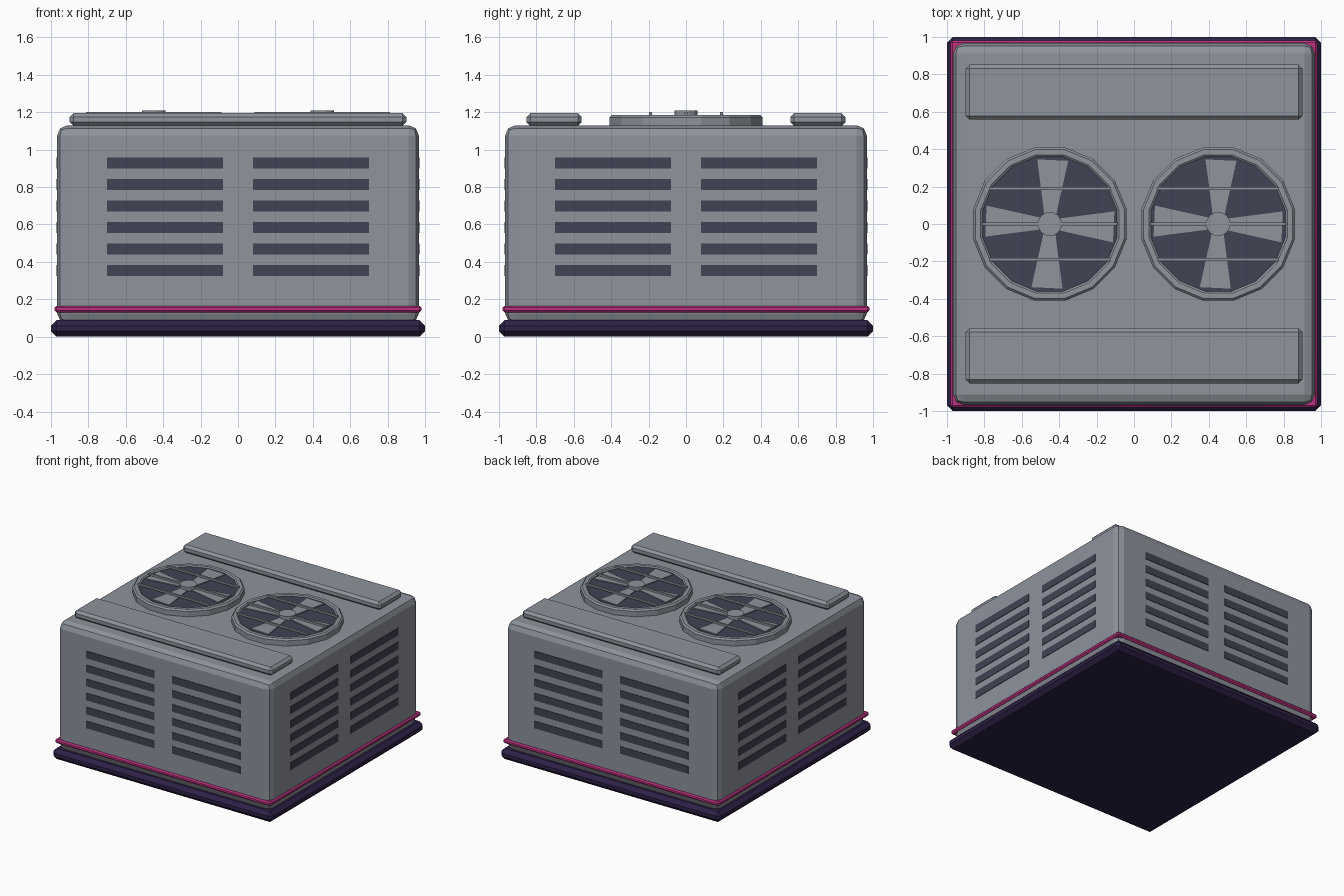
import bpy, bmesh, math
from mathutils import Matrix

if "Cube" in bpy.data.objects:
    bpy.data.objects.remove(bpy.data.objects["Cube"])


def material(name, rgb):
    m = bpy.data.materials.new(name)
    lin = [(c / 255 / 12.92) if c / 255 <= 0.04045 else ((c / 255 + 0.055) / 1.055) ** 2.4 for c in rgb]
    m.diffuse_color = (*lin, 1)
    m.use_nodes = True
    m.node_tree.nodes["Principled BSDF"].inputs["Base Color"].default_value = m.diffuse_color
    return m


GREY = material("grey_metal", (142, 147, 156))
DARK = material("dark_slate", (64, 68, 83))
PURPLE = material("dark_purple", (45, 33, 70))
PINK = material("magenta", (190, 50, 128))


def finish(name, bm, mat):
    bmesh.ops.recalc_face_normals(bm, faces=bm.faces)
    me = bpy.data.meshes.new(name)
    bm.to_mesh(me)
    bm.free()
    me.materials.append(mat)
    ob = bpy.data.objects.new(name, me)
    bpy.context.collection.objects.link(ob)
    return ob


def box(name, lo, hi, mat, bevel=0, seg=1):
    bm = bmesh.new()
    bmesh.ops.create_cube(bm, size=1)
    for v in bm.verts:
        v.co = [(lo[i] + hi[i]) / 2 + v.co[i] * (hi[i] - lo[i]) for i in range(3)]
    if bevel:
        bmesh.ops.bevel(bm, geom=bm.edges[:], offset=bevel, segments=seg,
                        profile=0.5, affect='EDGES', clamp_overlap=True)
    return finish(name, bm, mat)


def lathe(name, profile, n, mat, x, closed):
    """Spin (radius, z) points into n flat sides around a vertical axis at x."""
    bm = bmesh.new()
    rings = []
    for r, z in profile:
        rings.append([bm.verts.new((x + r * math.cos((k + 0.5) * math.tau / n),
                                    r * math.sin((k + 0.5) * math.tau / n), z)) for k in range(n)])
    pairs = list(zip(rings, rings[1:])) + ([(rings[-1], rings[0])] if closed else [])
    for a, b in pairs:
        for k in range(n):
            j = (k + 1) % n
            bm.faces.new((a[k], a[j], b[j], b[k]))
    if not closed:
        bm.faces.new(rings[0])
        bm.faces.new(rings[-1])
    return finish(name, bm, mat)


# Plinth, trim band and housing
box("base_plinth", (-1, -1, 0), (1, 1, 0.088), PURPLE, 0.03)
box("trim_band", (-0.98, -0.98, 0.13), (0.98, 0.98, 0.165), PINK, 0.01)
box("housing", (-0.967, -0.967, 0.07), (0.967, 0.967, 1.13), GREY, 0.055, 2)

# Vent slats: two columns of six on each of the four sides
for side in range(4):
    for col in (-0.39, 0.39):
        for row in range(6):
            z = 0.354 + 0.115 * row
            ob = box("vent_slat", (col - 0.31, -0.971, z - 0.03), (col + 0.31, -0.963, z + 0.03), DARK)
            ob.data.transform(Matrix.Rotation(side * math.pi / 2, 4, 'Z'))

# Raised rails on the roof
for s in (-1, 1):
    box("roof_rail", (-0.9, s * 0.705 - 0.147, 1.127), (0.9, s * 0.705 + 0.147, 1.195), GREY, 0.02)

# Two roof fans
for x in (-0.45, 0.45):
    k = 1 / math.cos(math.pi / 16)
    lathe("fan_ring", [(0.41 * k, 1.12), (0.41 * k, 1.173), (0.398 * k, 1.185),
                       (0.37 * k, 1.185), (0.36 * k, 1.178), (0.36 * k, 1.12)], 16, GREY, x, True)
    lathe("fan_recess", [(0.362 * k, 1.13), (0.362 * k, 1.177)], 16, DARK, x, False)
    lathe("fan_hub", [(0.065, 1.17), (0.065, 1.208)], 12, GREY, x, False)
    # Four tapered blades
    for q in range(4):
        bm = bmesh.new()
        pts = [(0.04, -0.03), (0.342, -0.083), (0.342, 0.083), (0.04, 0.03)]
        f = bm.faces.new([bm.verts.new((px, py, 1.174)) for px, py in pts])
        ext = bmesh.ops.extrude_face_region(bm, geom=[f])
        for v in ext["geom"]:
            if isinstance(v, bmesh.types.BMVert):
                v.co.z = 1.184
        ob = finish("fan_blade", bm, GREY)
        ob.data.transform(Matrix.Translation((x, 0, 0)) @ Matrix.Rotation(q * math.pi / 2 - 0.045, 4, 'Z'))
    # Guard bars
    for y, half in ((-0.19, 0.325), (0, 0.362), (0.19, 0.325)):
        box("guard_bar", (x - half, y - 0.008, 1.185), (x + half, y + 0.008, 1.2), GREY)
